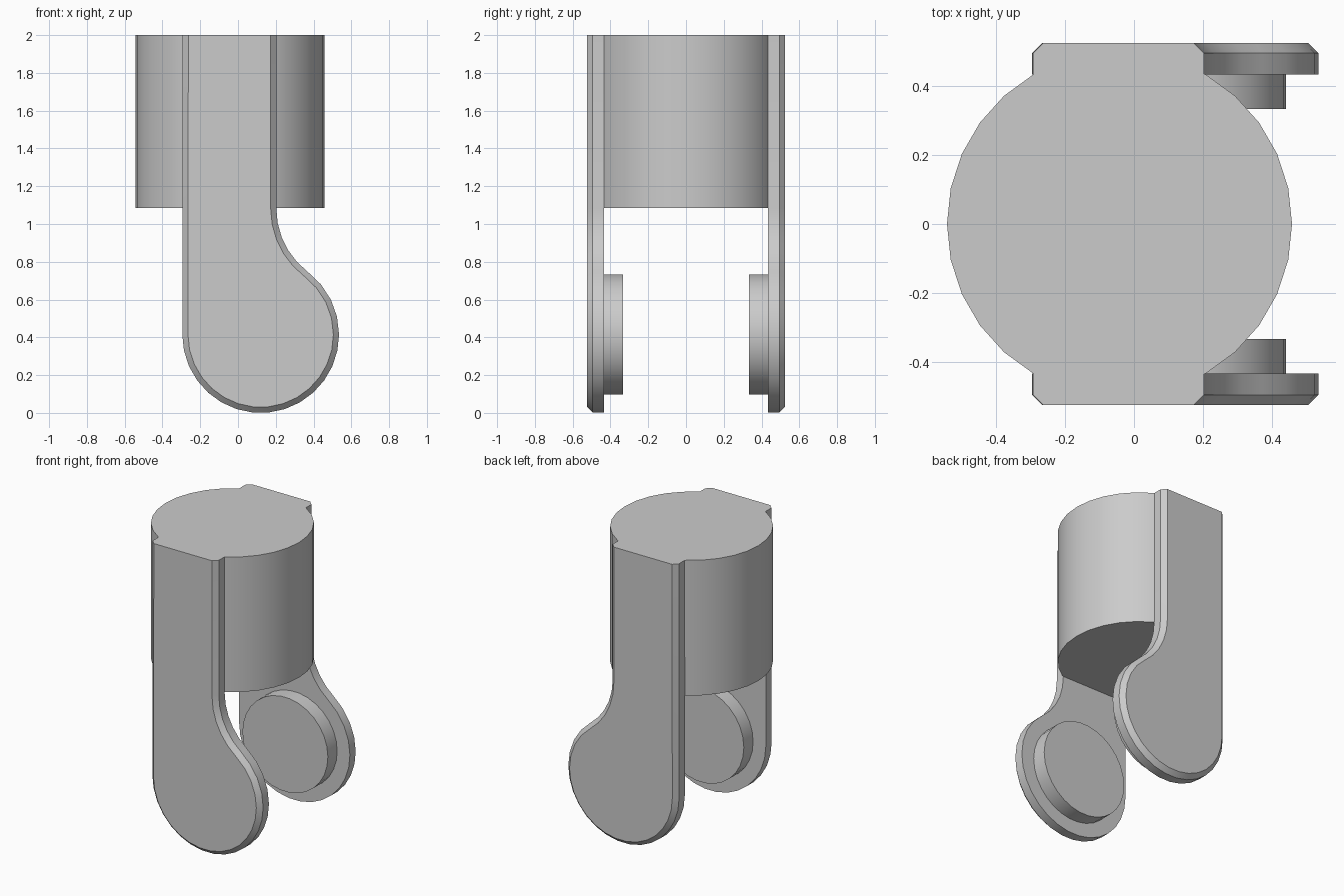
import bpy, bmesh
from math import cos, sin, radians, atan2, sqrt

cube = bpy.data.objects.get("Cube")
if cube:
    bpy.data.objects.remove(cube, do_unlink=True)

grey = bpy.data.materials.new("plain grey")
grey.use_nodes = True
colour = (0.6, 0.6, 0.6, 1)
grey.diffuse_color = colour
grey.node_tree.nodes["Principled BSDF"].inputs["Base Color"].default_value = colour

TOP = 2.0
LOBE_X, LOBE_Z, LOBE_R = 0.12, 0.415, 0.415
STEM_LEFT, STEM_RIGHT = -0.293, 0.203
FILLET_R = 0.42
INNER, SHOULDER, OUTER = 0.433, 0.495, 0.525
CHAMFER = OUTER - SHOULDER


def arc(cx, cz, r, start, end, steps):
    """Points on an arc, angles in radians."""
    angles = [start + (end - start) * i / steps for i in range(steps + 1)]
    return [(cx + r * cos(a), cz + r * sin(a)) for a in angles]


def arm_profile(inset):
    """Outline of an arm: straight stem, concave fillet and round lobe."""
    fillet_x = STEM_RIGHT + FILLET_R
    reach = LOBE_R + FILLET_R
    rise = sqrt(reach ** 2 - (fillet_x - LOBE_X) ** 2)
    meet = atan2(rise, fillet_x - LOBE_X)
    r = LOBE_R - inset
    points = [(STEM_LEFT + inset, TOP), (STEM_RIGHT - inset, TOP)]
    points += arc(fillet_x, LOBE_Z + rise, FILLET_R + inset,
                  radians(180), radians(180) + meet, 5)
    points += arc(LOBE_X, LOBE_Z, r, meet, 0, 4)[1:]
    points += arc(LOBE_X, LOBE_Z, r, 0, radians(-180), 15)[1:]
    return points


def loft(name, sections):
    """Join equal outlines, each a list of 3D points, into a closed solid."""
    bm = bmesh.new()
    rings = [[bm.verts.new(p) for p in section] for section in sections]
    bm.faces.new(rings[0])
    bm.faces.new(rings[-1])
    for low, high in zip(rings, rings[1:]):
        for i in range(len(low)):
            j = (i + 1) % len(low)
            bm.faces.new((low[i], low[j], high[j], high[i]))
    bmesh.ops.recalc_face_normals(bm, faces=bm.faces)
    mesh = bpy.data.meshes.new(name)
    bm.to_mesh(mesh)
    bm.free()
    mesh.materials.append(grey)
    obj = bpy.data.objects.new(name, mesh)
    bpy.context.collection.objects.link(obj)
    bpy.ops.object.select_all(action="DESELECT")
    obj.select_set(True)
    bpy.context.view_layer.objects.active = obj
    bpy.ops.object.shade_smooth_by_angle(angle=radians(30))
    return obj


def upright(points, y):
    return [(x, y, z) for x, z in points]


# Round post
circle = arc(-0.042, 0, 0.5, 0, radians(348), 29)
loft("post", [[(x, y, z) for x, y in circle] for z in (1.085, TOP)])

# Chamfered arms, each with a round pad on its inner face
pad = arc(LOBE_X, LOBE_Z, 0.32, 0, radians(348), 29)
for side, s in (("front", -1), ("back", 1)):
    loft(side + "_arm", [upright(arm_profile(0), s * INNER),
                         upright(arm_profile(0), s * SHOULDER),
                         upright(arm_profile(CHAMFER), s * OUTER)])
    loft(side + "_pad", [upright(pad, s * y) for y in (0.333, INNER)])
